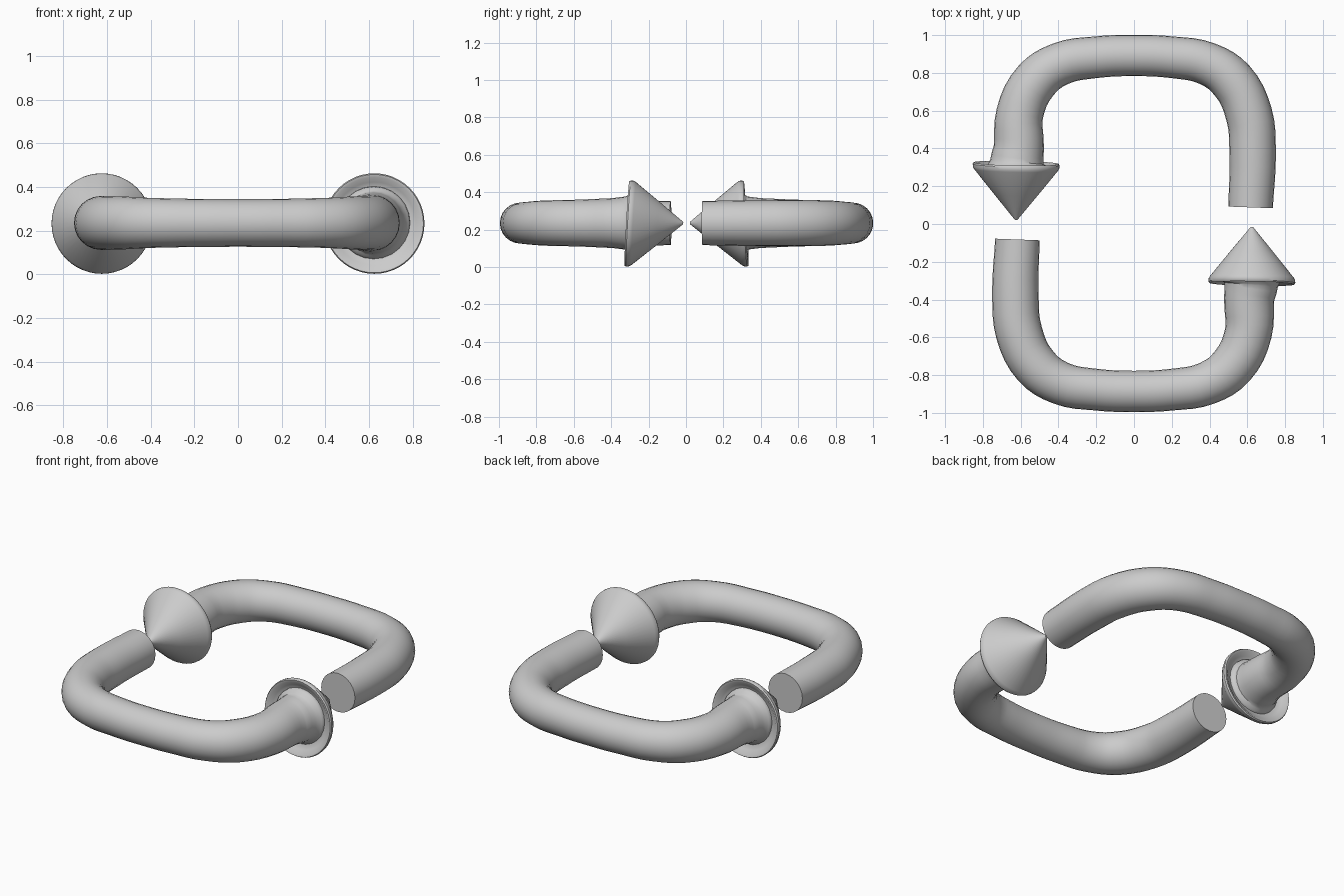
import bpy, bmesh
from math import cos, sin, pi, radians

if "Cube" in bpy.data.objects:
    bpy.data.objects.remove(bpy.data.objects["Cube"])

ZC = 0.235  # height of the centre line


def smooth(ob):
    bpy.ops.object.select_all(action='DESELECT')
    ob.select_set(True)
    bpy.context.view_layer.objects.active = ob
    bpy.ops.object.shade_smooth_by_angle(angle=radians(35))


def shaft(name):
    # bent tube: x, y, radius along the path, flaring into the head
    path = [(0.617, 0.085, 0.118), (0.628, 0.38, 0.123), (0.608, 0.58, 0.124),
            (0.52, 0.755, 0.121), (0.39, 0.845, 0.114), (0.2, 0.88, 0.110),
            (0.0, 0.889, 0.109), (-0.2, 0.88, 0.110), (-0.39, 0.845, 0.114),
            (-0.52, 0.755, 0.121), (-0.605, 0.58, 0.125), (-0.61, 0.40, 0.133),
            (-0.62, 0.325, 0.142), (-0.621, 0.295, 0.165), (-0.622, 0.265, 0.17)]
    cu = bpy.data.curves.new(name, 'CURVE')
    cu.dimensions = '3D'
    cu.bevel_depth = 1.0
    cu.bevel_resolution = 10
    cu.resolution_u = 4
    cu.use_fill_caps = True
    sp = cu.splines.new('BEZIER')
    sp.bezier_points.add(len(path) - 1)
    for p, (x, y, r) in zip(sp.bezier_points, path):
        p.co = (x, y, ZC)
        p.radius = r
        p.handle_left_type = p.handle_right_type = 'AUTO'
    ob = bpy.data.objects.new(name, cu)
    bpy.context.collection.objects.link(ob)
    bpy.ops.object.select_all(action='DESELECT')
    ob.select_set(True)
    bpy.context.view_layer.objects.active = ob
    bpy.ops.object.convert(target='MESH')
    ob = bpy.context.object
    smooth(ob)
    return ob


def head(name):
    # revolved cone with a rounded rim and a dished back: distance, radius
    prof = [(0.005, 0.006), (0.14, 0.117), (0.27, 0.222), (0.283, 0.229),
            (0.298, 0.230), (0.306, 0.225), (0.303, 0.212), (0.285, 0.19),
            (0.272, 0.16), (0.27, 0.08)]
    n = 48
    bm = bmesh.new()
    rings = []
    for d, r in prof:
        ring = []
        for i in range(n):
            a = 2 * pi * i / n
            lean = -0.055 * r * sin(a) - 0.02 * r * cos(a)
            ring.append(bm.verts.new((-0.624 + r * cos(a), 0.013 + d + lean,
                                      ZC - 0.01 * d + r * sin(a))))
        rings.append(ring)
    for a, b in zip(rings, rings[1:]):
        for i in range(n):
            j = (i + 1) % n
            bm.faces.new((a[i], a[j], b[j], b[i]))
    bm.faces.new(rings[0])
    bm.faces.new(rings[-1])
    bmesh.ops.recalc_face_normals(bm, faces=bm.faces)
    me = bpy.data.meshes.new(name)
    bm.to_mesh(me)
    bm.free()
    ob = bpy.data.objects.new(name, me)
    bpy.context.collection.objects.link(ob)
    smooth(ob)
    return ob


# two identical arrows chasing each other, half a turn apart
for side, turn in (("back", 0), ("front", pi)):
    for ob in (shaft(side + "_arrow_shaft"), head(side + "_arrow_head")):
        ob.rotation_euler.z = turn
        ob.location.y = 0.003
